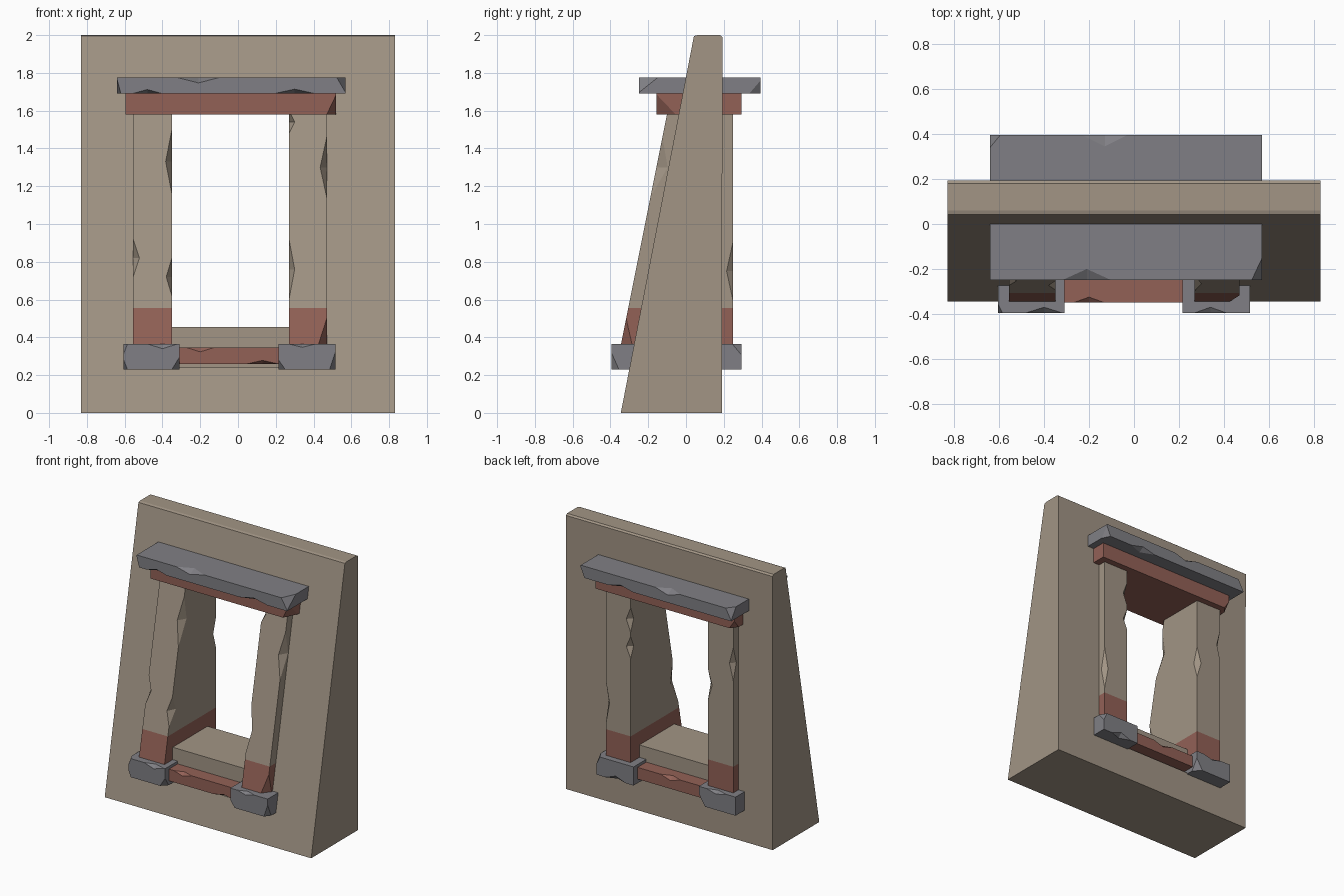
import bpy, bmesh
from mathutils import Vector

if "Cube" in bpy.data.objects:
    bpy.data.objects.remove(bpy.data.objects["Cube"])


def material(name, rgb):
    m = bpy.data.materials.new(name)
    m.diffuse_color = (*rgb, 1)
    m.use_nodes = True
    m.node_tree.nodes["Principled BSDF"].inputs["Base Color"].default_value = m.diffuse_color
    return m


PLASTER = material("tan plaster", (0.36, 0.30, 0.235))
RED = material("red brick", (0.29, 0.12, 0.094))
STONE = material("grey stone", (0.216, 0.213, 0.232))
SLOPE = 0.2


def to_object(bm, name, *mats):
    bmesh.ops.recalc_face_normals(bm, faces=bm.faces)
    me = bpy.data.meshes.new(name)
    bm.to_mesh(me)
    bm.free()
    for m in mats:
        me.materials.append(m)
    ob = bpy.data.objects.new(name, me)
    bpy.context.collection.objects.link(ob)
    return ob


def prism(profile, x0, x1):
    """Extrude a y-z profile along x."""
    bm = bmesh.new()
    f = bm.faces.new([bm.verts.new((x0, y, z)) for y, z in profile])
    ext = bmesh.ops.extrude_face_region(bm, geom=[f])["geom"]
    bmesh.ops.translate(bm, vec=(x1 - x0, 0, 0),
                        verts=[v for v in ext if isinstance(v, bmesh.types.BMVert)])
    return bm


def box(x, y, z):
    return prism([(y[0], z[0]), (y[1], z[0]), (y[1], z[1]), (y[0], z[1])], *x)


def cut(ob, cutter):
    """Subtract the cutter, bake the result and remove the cutter."""
    mod = ob.modifiers.new("cut", 'BOOLEAN')
    mod.operation, mod.solver, mod.object = 'DIFFERENCE', 'EXACT', cutter
    deps = bpy.context.evaluated_depsgraph_get()
    me = bpy.data.meshes.new_from_object(ob.evaluated_get(deps))
    ob.modifiers.clear()
    ob.data = me
    bpy.data.objects.remove(cutter)


def chip(ob, chips):
    """Chips are octahedra (x, y, z, rx, ry, rz, slope) centred on edges or corners."""
    bm = bmesh.new()
    for x, y, z, rx, ry, rz, *s in chips:
        k = s[0] if s else 0
        c = Vector((x, y, z))
        px, nx, py, ny, pz, nz = [bm.verts.new(c + Vector(d)) for d in (
            (rx, 0, 0), (-rx, 0, 0), (0, ry, 0), (0, -ry, 0),
            (0, k * rz, rz), (0, -k * rz, -rz))]
        for a, b in ((px, py), (py, nx), (nx, ny), (ny, px)):
            bm.faces.new((a, b, pz))
            bm.faces.new((b, a, nz))
    cut(ob, to_object(bm, "chip_cutter"))


# Sloping wall with its window hole
wall = to_object(prism([(-0.345, 0), (0.19, 0), (0.193, 1.99), (0.18, 2), (0.06, 2),
                        (0.042, 1.995)], -0.83, 0.83), "wall", PLASTER)
cut(wall, to_object(box((-0.5, 0.42), (-1, 1), (0.24, 1.65)), "hole_cutter"))

# Inner sill
to_object(box((-0.45, 0.37), (-0.25, 0.15), (0.2, 0.455)), "inner_sill", PLASTER)


# Jambs follow the slope in front, with a red foot
def front(z):
    return -0.345 + SLOPE * (z - 0.36)


def jamb(name, x0, x1, front_chips, back_chips):
    ob = to_object(prism([(front(0.3), 0.3), (0.25, 0.3), (0.25, 1.62),
                          (front(1.62), 1.62)], x0, x1), name, PLASTER, RED)
    chip(ob, [(x, front(z), z, d, 0.06, r, SLOPE) for x, z, d, r in front_chips]
         + [(x, 0.25, z, d, 0.035, r) for x, z, d, r in back_chips])
    bm = bmesh.new()
    bm.from_mesh(ob.data)
    bmesh.ops.bisect_plane(bm, geom=bm.verts[:] + bm.edges[:] + bm.faces[:],
                           plane_co=(0, 0, 0.555), plane_no=(0, 0, 1))
    for f in bm.faces:
        f.material_index = int(f.calc_center_median().z < 0.555)
    bm.to_mesh(ob.data)
    bm.free()


jamb("left_jamb", -0.555, -0.35,
     [(-0.555, 0.82, 0.033, 0.1), (-0.35, 1.33, 0.033, 0.17), (-0.35, 0.72, 0.03, 0.1)],
     [(-0.35, 1.1, 0.035, 0.12), (-0.555, 1.3, 0.03, 0.12)])
jamb("right_jamb", 0.27, 0.47,
     [(0.27, 1.54, 0.03, 0.06), (0.27, 0.76, 0.03, 0.16),
      (0.47, 1.3, 0.035, 0.16), (0.47, 0.36, 0.045, 0.14)],
     [(0.27, 1.4, 0.035, 0.09), (0.27, 1.2, 0.035, 0.08), (0.47, 0.75, 0.03, 0.16)])

# Red ledge between the base stones
ledge = to_object(box((-0.35, 0.27), (-0.35, 0.25), (0.26, 0.345)), "ledge", RED)
chip(ledge, [(-0.2, -0.35, 0.345, 0.07, 0.025, 0.022), (0.13, -0.35, 0.26, 0.08, 0.03, 0.018),
             (-0.05, 0.25, 0.345, 0.08, 0.03, 0.025)])

# Base stones under the jambs
left = to_object(box((-0.605, -0.31), (-0.395, 0.295), (0.23, 0.365)), "left_base_stone", STONE)
chip(left, [(-0.4, -0.395, 0.365, 0.08, 0.025, 0.025), (-0.31, -0.395, 0.23, 0.04, 0.04, 0.065),
            (-0.605, -0.395, 0.365, 0.02, 0.04, 0.05), (-0.605, -0.395, 0.23, 0.02, 0.05, 0.05),
            (-0.45, 0.295, 0.365, 0.08, 0.025, 0.02), (-0.31, 0.295, 0.23, 0.05, 0.05, 0.08)])
right = to_object(box((0.215, 0.515), (-0.395, 0.295), (0.23, 0.365)), "right_base_stone", STONE)
chip(right, [(0.34, -0.395, 0.365, 0.07, 0.025, 0.018), (0.515, -0.395, 0.23, 0.03, 0.04, 0.09),
             (0.215, -0.395, 0.23, 0.035, 0.04, 0.05),
             (0.36, 0.295, 0.23, 0.08, 0.03, 0.03), (0.515, 0.295, 0.365, 0.03, 0.05, 0.06)])

# Red lintel
lintel = to_object(box((-0.595, 0.52), (-0.155, 0.295), (1.58, 1.69)), "lintel", RED)
chip(lintel, [(0.52, -0.155, 1.58, 0.05, 0.1, 0.105), (-0.595, 0.295, 1.58, 0.04, 0.05, 0.06)])

# Stone cap over the lintel
cap = to_object(box((-0.64, 0.57), (-0.25, 0.395), (1.69, 1.775)), "cap_stone", STONE)
chip(cap, [(-0.21, -0.25, 1.775, 0.11, 0.05, 0.028), (-0.48, -0.25, 1.69, 0.08, 0.04, 0.022),
           (0.3, -0.25, 1.69, 0.11, 0.04, 0.024), (0.57, -0.25, 1.775, 0.047, 0.1, 0.08),
           (-0.64, -0.25, 1.69, 0.02, 0.1, 0.075), (-0.13, 0.395, 1.775, 0.1, 0.05, 0.03),
           (-0.64, 0.395, 1.775, 0.045, 0.055, 0.08), (0.25, 0.395, 1.69, 0.1, 0.04, 0.025),
           (0.57, 0.395, 1.69, 0.03, 0.06, 0.07)])
